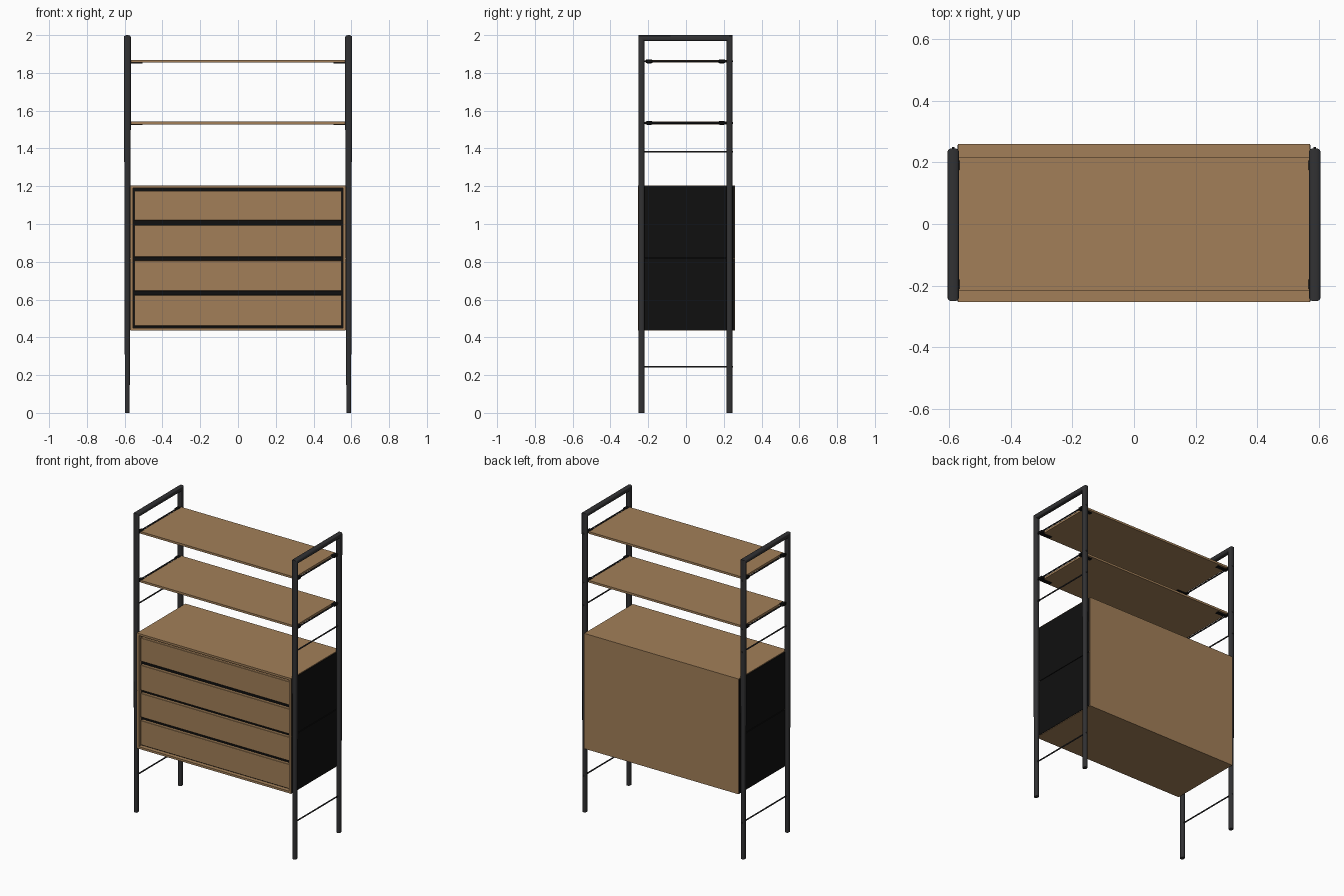
import bpy, bmesh, math
from mathutils import Vector

if "Cube" in bpy.data.objects:
    bpy.data.objects.remove(bpy.data.objects["Cube"])


def material(name, rgb):
    m = bpy.data.materials.new(name)
    m.diffuse_color = (*rgb, 1)
    m.use_nodes = True
    m.node_tree.nodes["Principled BSDF"].inputs["Base Color"].default_value = m.diffuse_color
    return m


WOOD = material("warm wood", (0.36, 0.212, 0.098))
METAL = material("dark grey metal", (0.031, 0.031, 0.033))
BLACK = material("black panel", (0.005, 0.005, 0.005))


def finish(name, bm, mat, smooth=False):
    bmesh.ops.recalc_face_normals(bm, faces=bm.faces)
    me = bpy.data.meshes.new(name)
    bm.to_mesh(me)
    bm.free()
    me.materials.append(mat)
    ob = bpy.data.objects.new(name, me)
    bpy.context.collection.objects.link(ob)
    if smooth:
        bpy.ops.object.select_all(action='DESELECT')
        ob.select_set(True)
        bpy.context.view_layer.objects.active = ob
        bpy.ops.object.shade_smooth_by_angle(angle=math.radians(35))
    return ob


def box(name, x, y, z, mat, bevel=0):
    """Box from (min, max) ranges."""
    bm = bmesh.new()
    bmesh.ops.create_cube(bm, size=1)
    for v in bm.verts:
        v.co = Vector([r[0] + (c + 0.5) * (r[1] - r[0]) for c, r in zip(v.co, (x, y, z))])
    if bevel:
        bmesh.ops.bevel(bm, geom=bm.edges[:], offset=bevel, segments=1, affect='EDGES')
    return finish(name, bm, mat)


def rod(name, x, y0, y1, z, r):
    """Thin round bar running front to back."""
    bm = bmesh.new()
    bmesh.ops.create_cone(bm, cap_ends=True, segments=10, radius1=r, radius2=r, depth=y1 - y0)
    for v in bm.verts:
        v.co = Vector((x + v.co.x, (y0 + y1) / 2 + v.co.z, z + v.co.y))
    finish(name, bm, METAL, True)


def side_frame(name, x0):
    """Upside-down U: tapered rounded tube with mitred top corners."""
    up = [(0, 0.0125), (0.37, 0.014), (1.35, 0.0165), (1.5, 0.0185)]
    path = [(-0.235, z, w, (1, 0)) for z, w in up]
    path += [(-0.235, 1.984, 0.019, (1, -1)), (0.23, 1.984, 0.019, (-1, -1))]
    path += [(0.23, z, w, (-1, 0)) for z, w in reversed(up)]
    n, r = 16, 0.0155
    bm = bmesh.new()
    rings = []
    for y, z, w, (ny, nz) in path:
        ring = []
        for i in range(n):
            a = 2 * math.pi * (i + 0.5) / n
            c, s = math.cos(a), math.sin(a)
            c = math.copysign(abs(c) ** 0.75, c)
            s = math.copysign(abs(s) ** 0.75, s)
            ring.append(bm.verts.new((x0 + c * w, y + s * r * ny, z + s * r * nz)))
        rings.append(ring)
    for a, b in zip(rings, rings[1:]):
        for i in range(n):
            j = (i + 1) % n
            bm.faces.new((a[i], a[j], b[j], b[i]))
    bm.faces.new(rings[0])
    bm.faces.new(rings[-1])
    finish(name, bm, METAL, True)


F, B = -0.253, 0.26          # cabinet front and back
Z0, Z1 = 0.435, 1.205        # cabinet bottom and top

# Cabinet carcass
box("cabinet_top", (-0.57, 0.57), (F, B), (Z1 - 0.014, Z1), WOOD)
box("cabinet_bottom", (-0.57, 0.57), (F, B), (Z0, Z0 + 0.014), WOOD)
box("cabinet_back", (-0.57, 0.57), (B - 0.012, B), (Z0 + 0.014, Z1 - 0.014), WOOD)
box("cabinet_core", (-0.56, 0.56), (-0.225, B - 0.012), (Z0 + 0.014, Z1 - 0.014), BLACK)

# Drawer fronts with dark gaps between them
for i, z in enumerate([(0.460, 0.624), (0.646, 0.806), (0.826, 0.994), (1.019, 1.176)]):
    box(f"drawer_front_{i + 1}", (-0.549, 0.549), (F + 0.008, -0.22), z, WOOD, 0.002)

# Shelves
SHELVES = (1.535, 1.861)
for i, z in enumerate(SHELVES):
    box(f"shelf_{i + 1}", (-0.57, 0.57), (-0.215, 0.215), (z - 0.007, z + 0.007), WOOD)

for s, side in ((-1, "left"), (1, "right")):
    # Posts joined by a top rail
    side_frame(f"{side}_frame", s * 0.586)

    # Cabinet sides: wood front edge, black panels split by a narrow joint
    sx = lambda a, b: tuple(sorted((s * a, s * b)))
    box(f"{side}_front_edge", sx(0.555, 0.57), (F, -0.22), (Z0 + 0.014, Z1 - 0.014), WOOD)
    box(f"{side}_lower_panel", sx(0.56, 0.573), (F + 0.002, B - 0.004), (Z0 + 0.003, 0.817), BLACK)
    box(f"{side}_upper_panel", sx(0.56, 0.573), (F + 0.002, B - 0.004), (0.821, Z1 - 0.005), BLACK)

    # Cross bars between the posts
    for i, z in enumerate((0.245, 1.383) + SHELVES):
        rod(f"{side}_cross_bar_{i + 1}", s * 0.586, -0.235, 0.25, z, 0.0045)

    # Shelf clips hooked on the cross bars
    for i, z in enumerate(SHELVES):
        for y, end in ((-0.195, "front"), (0.19, "back")):
            box(f"{side}_{end}_clip_{i + 1}", sx(0.565, 0.593), (y - 0.018, y + 0.018),
                (z - 0.009, z + 0.009), BLACK, 0.003)
            box(f"{side}_{end}_bracket_{i + 1}", sx(0.505, 0.572), (y - 0.012, y + 0.012),
                (z - 0.011, z - 0.006), BLACK)
